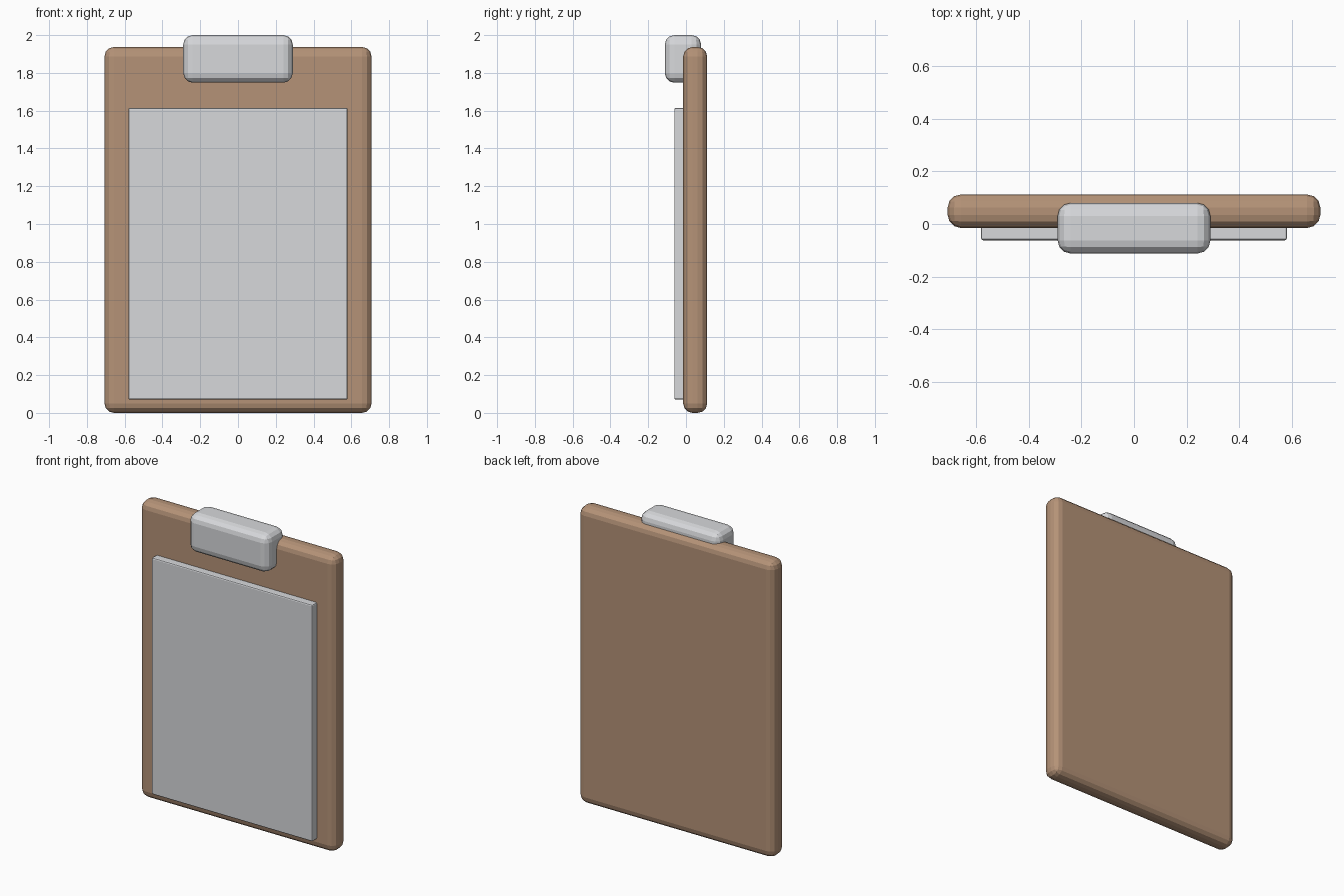
import bpy

# Remove the default cube
if "Cube" in bpy.data.objects:
    bpy.data.objects.remove(bpy.data.objects["Cube"], do_unlink=True)


def material(name, rgb):
    mat = bpy.data.materials.new(name)
    mat.use_nodes = True
    colour = (*rgb, 1.0)
    mat.diffuse_color = colour
    mat.node_tree.nodes["Principled BSDF"].inputs["Base Color"].default_value = colour
    return mat


def rounded_box(name, low, high, radius, segments, mat):
    """Box between two corners, with rounded edges and flat facets."""
    size = [b - a for a, b in zip(low, high)]
    centre = [(a + b) / 2 for a, b in zip(low, high)]
    bpy.ops.mesh.primitive_cube_add(size=1, location=centre)
    obj = bpy.context.object
    obj.name = name
    obj.scale = size
    bpy.ops.object.transform_apply(location=False, rotation=False, scale=True)
    bevel = obj.modifiers.new("rounded_edges", "BEVEL")
    bevel.width = radius
    bevel.segments = segments
    obj.data.materials.append(mat)
    return obj


brown = material("brown board", (0.46, 0.29, 0.186))
grey = material("light grey", (0.68, 0.69, 0.71))

# Backing board, paper stack and clip
rounded_box("board", (-0.707, -0.015, 0.0), (0.707, 0.112, 1.937), 0.05, 3, brown)
rounded_box("paper", (-0.58, -0.062, 0.07), (0.58, 0.02, 1.615), 0.008, 2, grey)
rounded_box("clip", (-0.29, -0.112, 1.748), (0.29, 0.08, 2.0), 0.05, 3, grey)
